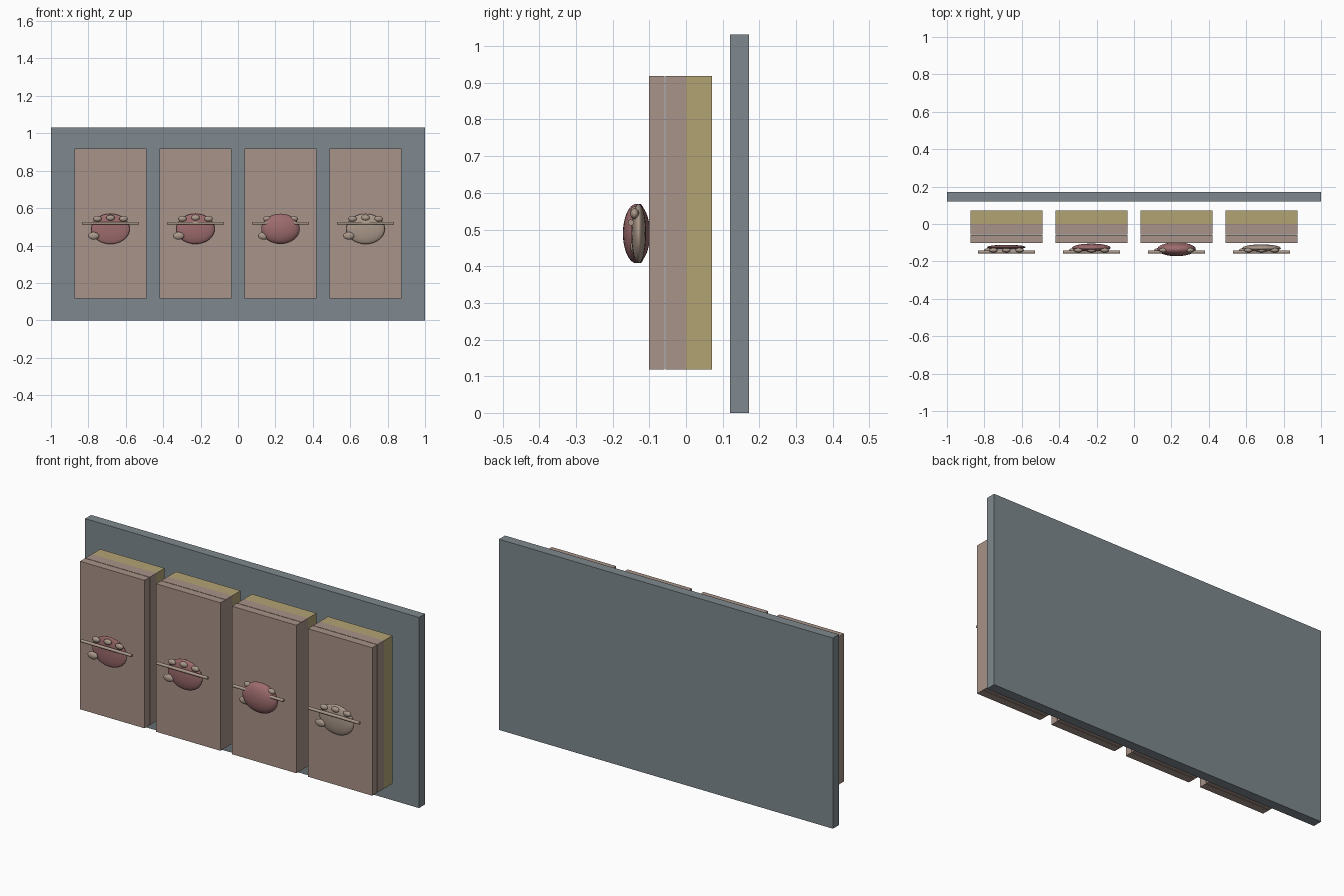
import bpy, math

if "Cube" in bpy.data.objects:
    bpy.data.objects.remove(bpy.data.objects["Cube"])


def material(name, r, g, b):
    """Flat colour given as sRGB 0-255, stored linear."""
    m = bpy.data.materials.new(name)
    lin = [((c / 255 + 0.055) / 1.055) ** 2.4 for c in (r, g, b)]
    m.diffuse_color = (*lin, 1)
    m.use_nodes = True
    m.node_tree.nodes["Principled BSDF"].inputs["Base Color"].default_value = m.diffuse_color
    return m


GREY = material("slate grey", 126, 137, 142)
SKIN = material("skin", 168, 147, 136)
FAT = material("pale yellow", 178, 164, 116)
RED = material("wound red", 158, 108, 110)
TAN = material("scar tan", 170, 152, 138)


def finish(name, mat):
    ob = bpy.context.object
    ob.name = name
    ob.data.materials.append(mat)
    return ob


def box(name, mat, x, y, z):
    """Box from (min, max) ranges."""
    lo, hi = zip(x, y, z)
    bpy.ops.mesh.primitive_cube_add(size=1, location=[(a + b) / 2 for a, b in zip(lo, hi)])
    ob = finish(name, mat)
    ob.scale = [b - a for a, b in zip(lo, hi)]
    bpy.ops.object.transform_apply(location=False, rotation=False, scale=True)


def ellipsoid(name, mat, loc, radii, seg=32):
    bpy.ops.mesh.primitive_uv_sphere_add(segments=seg, ring_count=seg // 2, radius=1, location=loc)
    ob = finish(name, mat)
    ob.scale = radii
    bpy.ops.object.transform_apply(location=False, rotation=False, scale=True)
    bpy.ops.object.shade_smooth()


# Backing board
box("backing_board", GREY, (-1, 1), (0.12, 0.172), (0, 1.032))

# Four panels: centre depth, half depth and colour of each swelling
stages = [(-0.124, 0.013, RED), (-0.127, 0.022, RED), (-0.135, 0.037, RED), (-0.129, 0.02, TAN)]
for i, (y, depth, mat) in enumerate(stages):
    x = -0.682 + i * 0.4547
    n = f"_{i + 1}"
    xr, zr = (x - 0.193, x + 0.193), (0.118, 0.919)

    # Layered block
    box("outer_skin" + n, SKIN, xr, (-0.101, -0.059), zr)
    box("middle_layer" + n, SKIN, xr, (-0.056, 0.0), zr)
    box("fat_layer" + n, FAT, xr, (0.0, 0.071), zr)

    # Swelling with beads along the upper edge and one at lower left
    ellipsoid("swelling" + n, mat, (x, y, 0.489), (0.103, depth, 0.081))
    for k in (-1, 0, 1):
        ellipsoid(f"bead{n}_{k + 2}", TAN, (x + 0.07 * k, -0.14, 0.548 - 0.005 * abs(k)),
                  (0.023, 0.012, 0.015), 16)
    ellipsoid("side_bead" + n, TAN, (x - 0.09, -0.14, 0.452), (0.03, 0.012, 0.02), 16)

    # Thin rod across the front
    bpy.ops.mesh.primitive_cylinder_add(vertices=16, radius=0.008, depth=0.304,
                                        location=(x, -0.15, 0.519), rotation=(0, math.pi / 2, 0))
    finish("cross_rod" + n, TAN)
    bpy.ops.object.shade_smooth_by_angle()
